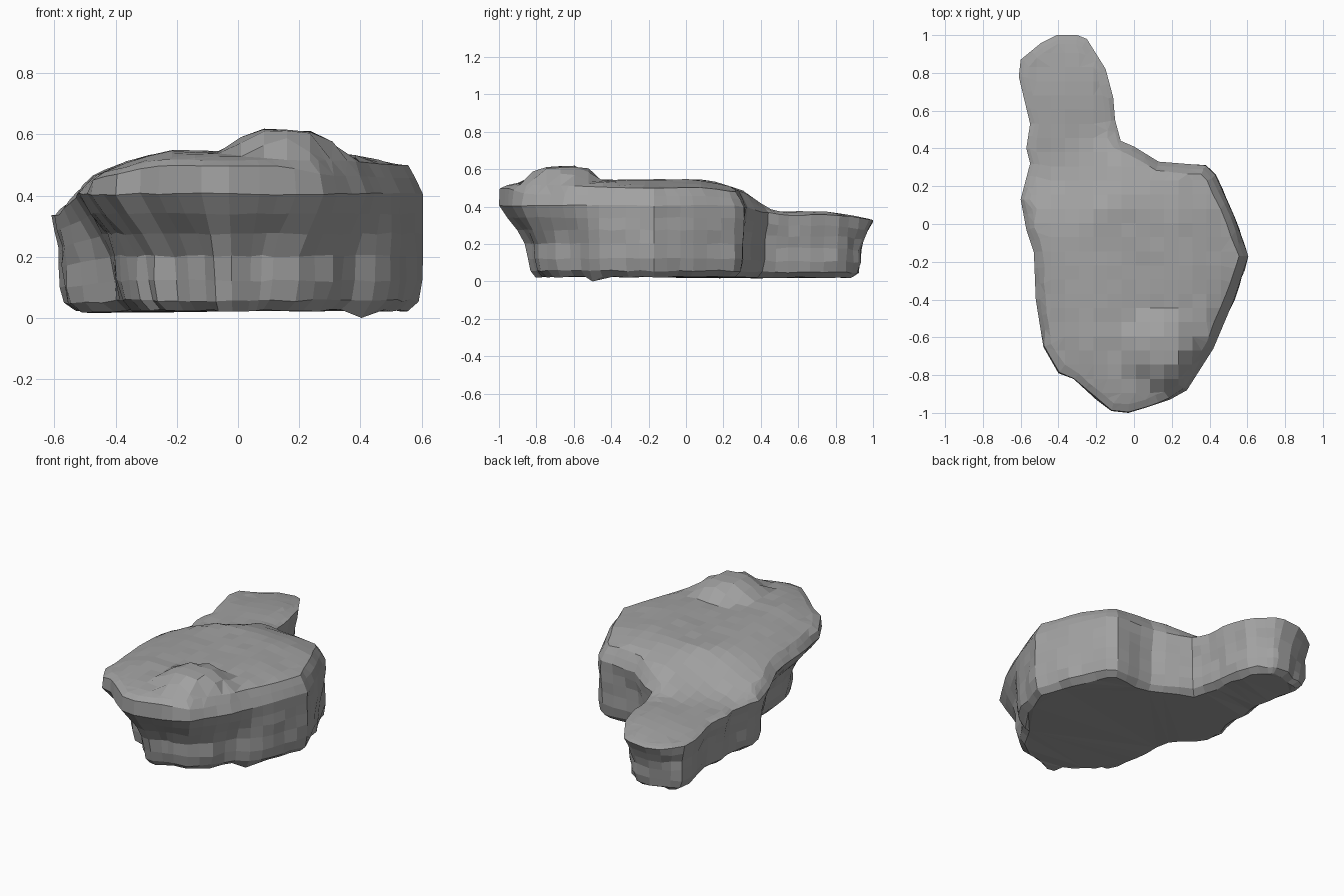
import bpy, bmesh, math, random
from mathutils import Vector

random.seed(4)
if "Cube" in bpy.data.objects:
    bpy.data.objects.remove(bpy.data.objects["Cube"], do_unlink=True)

# Stone colour
stone = bpy.data.materials.new("grey stone")
stone.use_nodes = True
colour = (0.36, 0.36, 0.36, 1)
stone.diffuse_color = colour
stone.node_tree.nodes["Principled BSDF"].inputs["Base Color"].default_value = colour

# Rim outline, counter-clockwise from the front tip
OUTLINE = [(-.03, -1), (.07, -.97), (.19, -.93), (.28, -.88), (.42, -.66), (.53, -.4),
           (.605, -.17), (.53, .04), (.43, .26), (.38, .31), (.13, .33), (0, .41), (-.07, .44),
           (-.1, .55), (-.11, .67), (-.15, .82), (-.25, .98), (-.3, 1), (-.41, 1), (-.49, .96),
           (-.6, .87), (-.61, .78), (-.55, .53), (-.57, .4), (-.55, .32), (-.6, .13),
           (-.57, -.03), (-.53, -.15), (-.52, -.4), (-.48, -.65), (-.4, -.79), (-.32, -.82),
           (-.2, -.93), (-.12, -.99)]
STEP = 0.075


def smooth(a, b, t):
    t = min(1, max(0, (t - a) / (b - a)))
    return t * t * (3 - 2 * t)


def bump(p, x, y, r):
    return math.exp(-((p.x - x) ** 2 + (p.y - y) ** 2) / r ** 2)


def tail(p):
    """1 on the low tail, which runs diagonally up into the plateau."""
    return max(smooth(.25, .52, p.y), smooth(.25, .72, p.y - p.x))


def rim_height(p):
    low = .05 + .02 * smooth(-.3, -.55, p.x)
    return .405 - low * tail(p) - .025 * smooth(.8, 1, p.y)


def plateau_height(p):
    z = .54 - .04 * smooth(.05, .3, p.y) - .13 * tail(p) - .025 * smooth(.65, 1, p.y)
    z -= .02 * smooth(-.6, -1, p.y) + .03 * smooth(.2, .55, p.x)
    return z - .08 * smooth(-.2, -.56, p.x) * (1 - .7 * tail(p))


def top_height(p):
    """Plateau with a mound near the front."""
    d = math.hypot((p.x - .16) / .21, (p.y + .665) / .22)
    return plateau_height(p) + .08 * (1 - smooth(.55, 1, d)) + .006 * math.sin(9 * p.x + 5 * p.y)


def resample(points):
    out = []
    for a, b in zip(points, points[1:] + points[:1]):
        a, b = Vector(a), Vector(b)
        n = max(1, round((b - a).length / STEP))
        out += [a.lerp(b, i / n) for i in range(n)]
    return out


def overhang(p):
    """How far the foot of the cliff sits inside the rim."""
    d = .03 * smooth(.45, .1, p.x) + .12 * smooth(-.5, -.95, p.y) + .04 * smooth(.85, 1, p.y)
    d += .1 * smooth(-.2, -.45, p.x) * smooth(.05, -.18, p.y)
    d += .06 * bump(p, .43, -.62, .1) + .03 * bump(p, -.2, -.94, .08)
    return min(d, .18)


rim = resample(OUTLINE)
count = len(rim)
normals = []
for i in range(count):
    t = rim[(i + 2) % count] - rim[i - 2]
    normals.append(Vector((t.y, -t.x)).normalized())

# Cliff profile: share of rim height, share of overhang, extra inset
PROFILE = [(.06, 1, .05), (.14, 1, .012), (.3, 1, 0), (.5, .95, 0),
           (.68, .68, 0), (.84, .32, 0), (1, 0, 0)]

bm = bmesh.new()
rings = []
for share, under, extra in PROFILE:
    ring = []
    for p, n in zip(rim, normals):
        rough = random.uniform(-.007, .007) if share < 1 else 0
        q = p - n * (overhang(p) * under + extra + rough)
        z = rim_height(p) * share + random.uniform(-.004, .004)
        ring.append(bm.verts.new((q.x, q.y, z)))
    rings.append(ring)

# Lip above the rim, steepest at the front and right-hand corner
for inset, rise, lift in ((.022, .5, .3), (.05, .9, .05)):
    ring = []
    for p, n in zip(rim, normals):
        steep = smooth(-.5, -.75, p.y) * smooth(.35, .1, p.x)
        q = p - n * (inset * (1 - 2.5 * lift * steep) + random.uniform(-.005, .005))
        low = rim_height(p)
        z = low + (plateau_height(q) - low) * (rise + lift * steep)
        ring.append(bm.verts.new((q.x, q.y, z)))
    rings.append(ring)

for a, b in zip(rings, rings[1:]):
    for i in range(count):
        j = (i + 1) % count
        bm.faces.new((a[i], a[j], b[j], b[i]))

# Small foot below the base
foot = min(rings[0], key=lambda v: (v.co.xy - Vector((.37, -.47))).length)
foot.co.z = 0

# Underside and plateau
bm.faces.new(rings[0][::-1])
plateau = [bm.faces.new(rings[-1])]

# Flatten the plateau, cut it into a grid, then raise it
edge_heights = {v: v.co.z for v in rings[-1]}
for v in rings[-1]:
    v.co.z = 1
for f in plateau:
    f.normal_update()
for axis, start, cuts in ((0, -.59, 16), (1, -.97, 26)):
    for k in range(cuts):
        co, normal = Vector(), Vector()
        co[axis], normal[axis] = start + k * STEP, 1
        geom = set(plateau)
        for f in plateau:
            geom.update(f.edges)
            geom.update(f.verts)
        cut = bmesh.ops.bisect_plane(bm, geom=list(geom), plane_co=co, plane_no=normal, dist=1e-5)
        plateau = [g for g in cut["geom"] if isinstance(g, bmesh.types.BMFace)
                   and all(v.co.z > .99 for v in g.verts)]

inside = set(plateau)
top_verts = {v for f in plateau for v in f.verts}
spots = [(v.co.xy, z) for v, z in edge_heights.items()]
for v in top_verts:
    if v in edge_heights:
        v.co.z = edge_heights[v]
    elif all(f in inside for f in v.link_faces):
        v.co.z = top_height(v.co) + random.uniform(-.004, .004)
        # Ease the plateau down to its edge
        gap, z = min(((s - v.co.xy).length, z) for s, z in spots)
        v.co.z += (z - v.co.z) * .8 * smooth(.06, 0, gap)
    else:
        near = sorted(((s - v.co.xy).length, z) for s, z in spots)[:2]
        (da, za), (db, zb) = near
        v.co.z = (za * db + zb * da) / (da + db)

# Merge slivers along the plateau edge
bmesh.ops.remove_doubles(bm, verts=list(top_verts), dist=.024)
bmesh.ops.triangulate(bm, faces=[f for f in bm.faces if len(f.verts) > 4])
bmesh.ops.recalc_face_normals(bm, faces=bm.faces[:])

mesh = bpy.data.meshes.new("rock_ledge")
bm.to_mesh(mesh)
bm.free()
mesh.materials.append(stone)
rock = bpy.data.objects.new("rock_ledge", mesh)
bpy.context.collection.objects.link(rock)
